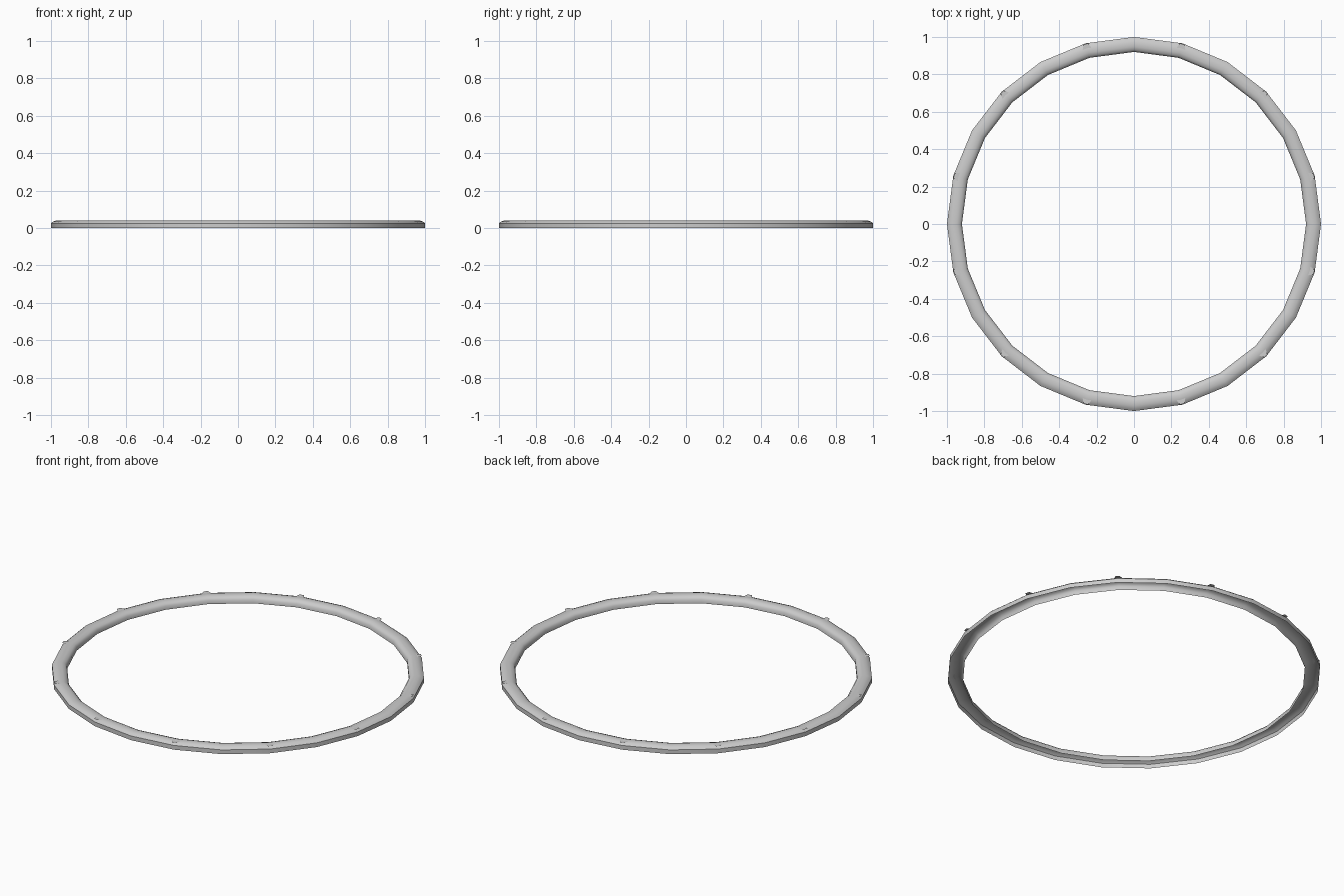
import bpy, bmesh, math

if "Cube" in bpy.data.objects:
    bpy.data.objects.remove(bpy.data.objects["Cube"])

grey = bpy.data.materials.new("plain_grey")
grey.diffuse_color = (0.6, 0.6, 0.6, 1)
grey.use_nodes = True
grey.node_tree.nodes["Principled BSDF"].inputs["Base Color"].default_value = grey.diffuse_color

SEGS = 24
# half-round channel section (radius, height), open underneath
PROFILE = [(1.0, 0), (1.0, 0.025), (0.989, 0.034), (0.972, 0.04), (0.948, 0.04),
           (0.931, 0.034), (0.92, 0.022), (0.92, 0)]


def polar(r, a, z):
    return (r * math.cos(a), r * math.sin(a), z)


def finish(bm, name):
    mesh = bpy.data.meshes.new(name)
    bm.to_mesh(mesh)
    bm.free()
    mesh.materials.append(grey)
    obj = bpy.data.objects.new(name, mesh)
    bpy.context.collection.objects.link(obj)
    return obj


# ring channel
bm = bmesh.new()
rows = [[bm.verts.new(polar(r, 2 * math.pi * i / SEGS, z)) for r, z in PROFILE]
        for i in range(SEGS)]
for i in range(SEGS):
    a, b = rows[i], rows[(i + 1) % SEGS]
    for j in range(len(PROFILE) - 1):
        f = bm.faces.new((a[j], b[j], b[j + 1], a[j + 1]))
        f.smooth = True
ring = finish(bm, "ring_channel")
bpy.context.view_layer.objects.active = ring
ring.select_set(True)
bpy.ops.object.shade_smooth_by_angle(angle=math.radians(50))

# flat leaf-shaped lips at every second joint
bm = bmesh.new()
for k in range(12):
    a = math.radians(15 + 30 * k)
    pts = [polar(0.96, a - 0.03, 0.0395), polar(0.997, a - 0.012, 0.0405),
           polar(0.997, a + 0.012, 0.0405), polar(0.96, a + 0.03, 0.0395)]
    bm.faces.new([bm.verts.new(p) for p in pts])
finish(bm, "joint_lips")
